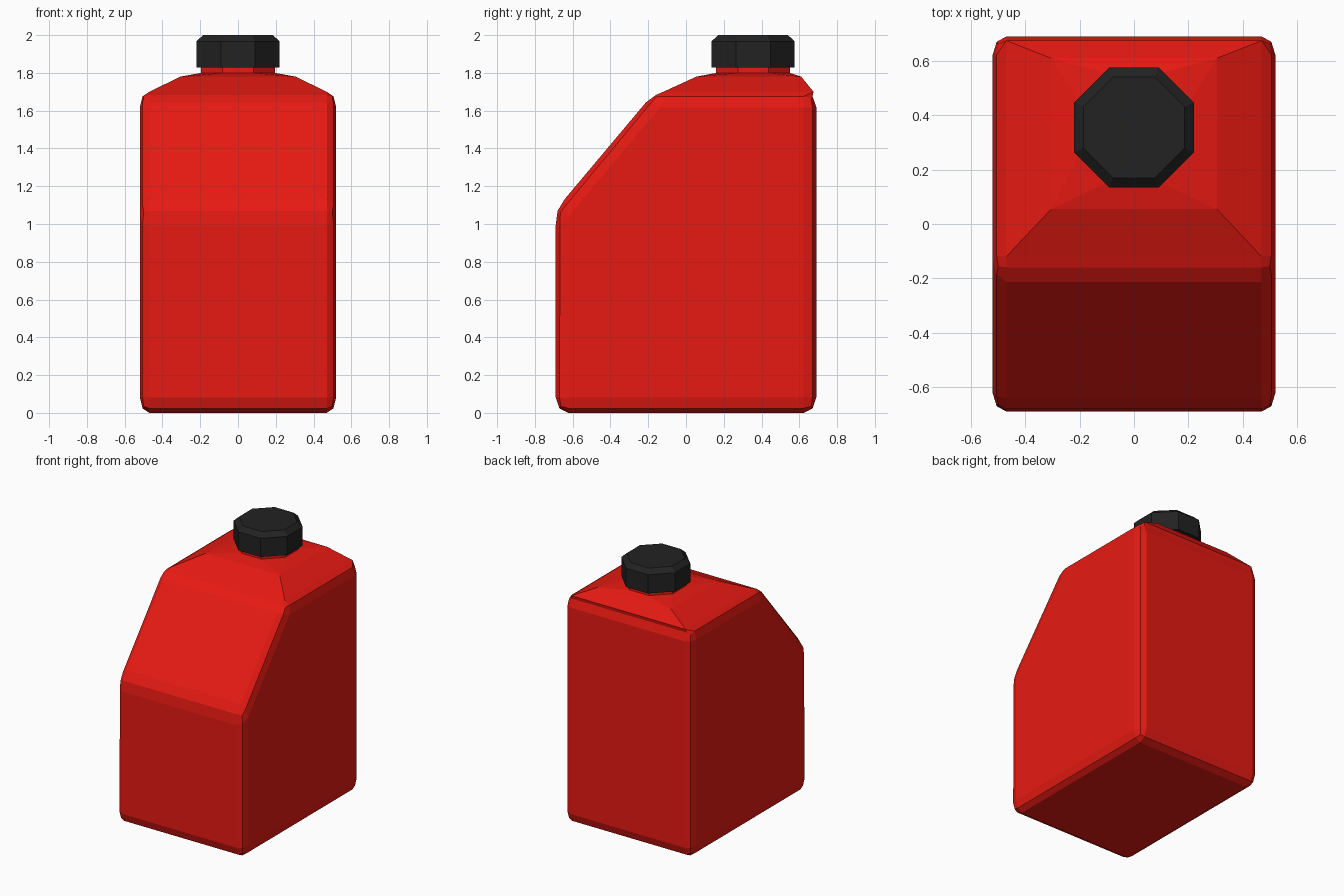
import bpy, bmesh
from math import pi, cos, sin
from mathutils import Vector

if "Cube" in bpy.data.objects:
    bpy.data.objects.remove(bpy.data.objects["Cube"])

CAP_Y = 0.355


def material(name, color):
    m = bpy.data.materials.new(name)
    m.diffuse_color = (*color, 1)
    m.use_nodes = True
    m.node_tree.nodes["Principled BSDF"].inputs["Base Color"].default_value = m.diffuse_color
    return m


def finish(bm, name, mat):
    bmesh.ops.recalc_face_normals(bm, faces=bm.faces[:])
    me = bpy.data.meshes.new(name)
    bm.to_mesh(me)
    bm.free()
    me.materials.append(mat)
    ob = bpy.data.objects.new(name, me)
    bpy.context.collection.objects.link(ob)
    return ob


def octagon(bm, apothem, z):
    r = apothem / cos(pi / 8)
    return [bm.verts.new((r * cos(pi / 8 + i * pi / 4),
                          CAP_Y + r * sin(pi / 8 + i * pi / 4), z)) for i in range(8)]


def bridge(bm, a, b):
    n = len(a)
    for i in range(n):
        j = (i + 1) % n
        bm.faces.new((a[i], a[j], b[j], b[i]))


red = material("red plastic", (0.8, 0.01, 0.006))
black = material("black plastic", (0.016, 0.016, 0.016))

# Body: side profile extruded across x; bevel is stretched along y and z
stretch = Vector((1, 1.35, 1.65))
profile = [(-0.69, 0), (0.69, 0), (0.69, 1.70), (-0.165, 1.70), (-0.69, 1.075)]
bm = bmesh.new()
sides = [[bm.verts.new((x, y / stretch.y, z / stretch.z)) for y, z in profile]
         for x in (-0.52, 0.52)]
bridge(bm, *sides)
for s in sides:
    bm.faces.new(s)
bmesh.ops.recalc_face_normals(bm, faces=bm.faces[:])
bmesh.ops.bevel(bm, geom=bm.edges[:], offset=0.05, offset_type='OFFSET',
                segments=2, profile=0.5, affect='EDGES')
bmesh.ops.scale(bm, vec=stretch, verts=bm.verts[:])

# Shoulder: open the flat top and raise it to an octagonal neck
bm.normal_update()
top = max((f for f in bm.faces if f.normal.z > 0.99), key=lambda f: f.calc_area())
rim = list(top.verts)
bmesh.ops.delete(bm, geom=[top], context='FACES_ONLY')


def corner(sx, sy):
    return min(rim, key=lambda v: -sx * v.co.x - sy * v.co.y)


signs = [(1, 1), (-1, 1), (-1, -1), (1, -1)]
rim = [corner(sx, sy) for sx, sy in signs]
for v, (sx, sy) in zip(rim, signs):
    v.co.y = 0.675 if sy > 0 else -0.12
ring = [bm.verts.new((0.305 * sx, 0.61 if sy > 0 else 0.055, 1.78)) for sx, sy in signs]
base = octagon(bm, 0.195, 1.80)
neck = octagon(bm, 0.195, 1.85)
bridge(bm, rim, ring)
for i in range(4):
    a, b, j = base[2 * i], base[2 * i + 1], (i + 1) % 4
    bm.faces.new((ring[i], a, b))
    bm.faces.new((ring[i], b, base[2 * j], ring[j]))
bridge(bm, base, neck)
bm.faces.new(neck)
finish(bm, "can_body", red)

# Cap: chamfered octagon
bm = bmesh.new()
loops = [octagon(bm, a, z) for a, z in ((0.22, 1.828), (0.22, 1.967), (0.185, 2.0))]
for a, b in zip(loops, loops[1:]):
    bridge(bm, a, b)
bm.faces.new(loops[0])
bm.faces.new(loops[-1])
finish(bm, "screw_cap", black)
